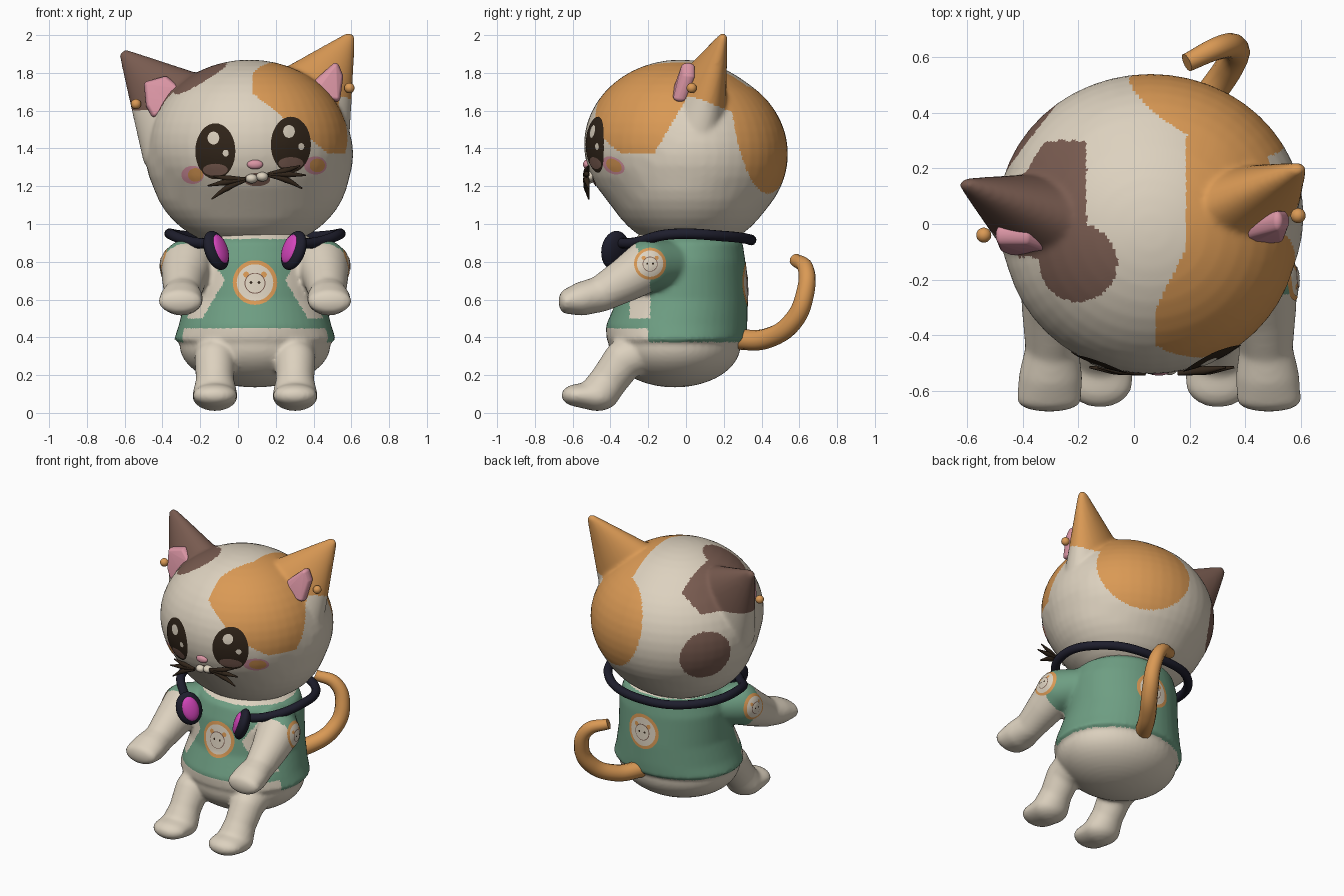
import bpy, bmesh, math
from mathutils import Vector, Matrix
from mathutils.bvhtree import BVHTree

cube = bpy.data.objects.get("Cube")
if cube:
    bpy.data.objects.remove(cube, do_unlink=True)


def material(name, rgb):
    m = bpy.data.materials.new(name)
    m.use_nodes = True
    m.diffuse_color = (*rgb, 1)
    m.node_tree.nodes["Principled BSDF"].inputs["Base Color"].default_value = (*rgb, 1)
    return m


CREAM = material("cream fur", (0.72, 0.64, 0.52))
ORANGE = material("orange fur", (0.70, 0.32, 0.09))
BROWN = material("brown fur", (0.19, 0.105, 0.08))
GREEN = material("green cloth", (0.155, 0.34, 0.225))
NAVY = material("navy plastic", (0.013, 0.013, 0.026))
PINK = material("soft pink", (0.70, 0.30, 0.37))
MAGENTA = material("magenta pad", (0.66, 0.06, 0.50))
DARK = material("dark eye", (0.03, 0.018, 0.010))

MID = 0.09  # centre line of the torso


def add_object(name, mesh, mats):
    for m in mats:
        mesh.materials.append(m)
    ob = bpy.data.objects.new(name, mesh)
    bpy.context.collection.objects.link(ob)
    mesh.polygons.foreach_set("use_smooth", [True] * len(mesh.polygons))
    return ob


def from_bmesh(name, bm, mats):
    mesh = bpy.data.meshes.new(name)
    bm.to_mesh(mesh)
    bm.free()
    return add_object(name, mesh, mats)


def bake(ob):
    """Replace an object by its evaluated mesh."""
    bpy.context.view_layer.update()
    deps = bpy.context.evaluated_depsgraph_get()
    mesh = bpy.data.meshes.new_from_object(ob.evaluated_get(deps))
    name = ob.name
    bpy.data.objects.remove(ob, do_unlink=True)
    mesh.materials.clear()
    return name, mesh


def ball_points(c, r, rot=Matrix()):
    pts = []
    for i in range(25):
        t = math.pi * i / 24
        for j in range(48):
            a = math.tau * j / 48
            p = Vector((r[0] * math.sin(t) * math.cos(a), r[1] * math.sin(t) * math.sin(a), r[2] * math.cos(t)))
            pts.append(rot @ p + Vector(c))
            if i in (0, 24):
                break
    return pts


def hull(bm, *balls):
    """Stretch one skin around ellipsoids."""
    verts = [bm.verts.new(p) for b in balls for p in ball_points(*b)]
    bmesh.ops.convex_hull(bm, input=verts)
    loose = [v for v in verts if v.is_valid and not v.link_faces]
    bmesh.ops.delete(bm, geom=loose, context='VERTS')


def chain(bm, *balls):
    for a, b in zip(balls, balls[1:]):
        hull(bm, a, b)


def fuse(name, bm, voxel, rounds, mats, rule):
    """Melt the pieces into one skin and colour its faces by a rule."""
    ob = from_bmesh(name, bm, [])
    mod = ob.modifiers.new("melt", 'REMESH')
    mod.mode, mod.voxel_size = 'VOXEL', voxel
    mod = ob.modifiers.new("soften", 'SMOOTH')
    mod.factor, mod.iterations = 0.5, rounds
    name, mesh = bake(ob)
    add_object(name, mesh, mats)
    for p in mesh.polygons:
        p.material_index = mats.index(rule(*p.center))
    return BVHTree.FromPolygons([v.co for v in mesh.vertices], [p.vertices[:] for p in mesh.polygons])


def ellipsoid(name, c, r, mat, rot=Matrix()):
    bm = bmesh.new()
    bmesh.ops.create_uvsphere(bm, u_segments=28, v_segments=16, radius=1)
    bm.transform(Matrix.Translation(c) @ rot @ Matrix.Diagonal((*r, 1)))
    return from_bmesh(name, bm, [mat])


def tube(name, pts, radii, mat):
    cu = bpy.data.curves.new(name, 'CURVE')
    cu.dimensions, cu.bevel_depth, cu.bevel_resolution = '3D', 1, 4
    cu.use_fill_caps = True
    sp = cu.splines.new('BEZIER')
    sp.bezier_points.add(len(pts) - 1)
    for bp, p, r in zip(sp.bezier_points, pts, radii):
        bp.co, bp.radius = p, r
        bp.handle_left_type = bp.handle_right_type = 'AUTO'
    ob = bpy.data.objects.new(name, cu)
    bpy.context.collection.objects.link(ob)
    name, mesh = bake(ob)
    return add_object(name, mesh, [mat])


def decal(name, tree, c, n, size, mat, lift):
    """Thin elliptical plate laid over a surface, seen along n."""
    c, n = Vector(c), Vector(n)
    u = Vector((0, 0, 1)).cross(n).normalized()
    v = n.cross(u)
    seg, rings = 36, 7
    bm = bmesh.new()

    def drop(a, k):
        p = c + u * size[0] * k * math.cos(a) + v * size[1] * k * math.sin(a)
        hit = tree.ray_cast(p + n * 1.5, -n)[0] or tree.find_nearest(p)[0]
        return bm.verts.new(hit + n * lift)
    hub = drop(0, 0)
    prev = None
    for i in range(1, rings + 1):
        ring = [drop(math.tau * j / seg, i / rings) for j in range(seg)]
        for j in range(seg):
            k = (j + 1) % seg
            bm.faces.new((prev[j], ring[j], ring[k], prev[k]) if prev else (hub, ring[j], ring[k]))
        prev = ring
    return from_bmesh(name, bm, [mat])


# Head with ears
def head_colour(x, y, z):
    edge = 0.08 + min(max((y + 0.3) * 0.5, 0), 0.11)
    low = max(1.755 - 0.8 * x, 1.375, min(1.38 + (y + 0.165) * 1.7, 1.67 - 0.4 * max(y - 0.05, 0)))
    p = Vector((x, y, z))
    if (x > edge and z > low) or (p - Vector((0.29, 0.46, 1.47))).length < 0.31:
        return ORANGE
    crown = z > 1.6 and ((x < -0.17 and -0.12 < y < 0.3) or math.hypot(x + 0.2, y + 0.14) < 0.14)
    if crown or (p - Vector((-0.38, 0.32, 1.33))).length < 0.17:
        return BROWN
    return CREAM


bm = bmesh.new()
hull(bm, ((0.06, -0.03, 1.42), (0.53, 0.51, 0.45)), ((0.06, 0.03, 1.37), (0.55, 0.51, 0.46)),
     ((0.065, 0.02, 1.29), (0.525, 0.46, 0.43)))
for base, width, angle, tip in (((0.39, 0.04, 1.575), 0.295, 50, (0.585, 0.195, 1.98)),
                                ((-0.345, 0.01, 1.555), 0.28, -58, (-0.592, 0.14, 1.89))):
    hull(bm, (base, (width, 0.17, 0.06), Matrix.Rotation(math.radians(angle), 3, 'Y')),
         (tip, (0.035, 0.025, 0.032)))
head_tree = fuse("head", bm, 0.012, 8, [CREAM, ORANGE, BROWN], head_colour)

# Ear linings and earrings
for side, corners, ring in (
        ("left", ((0.37, -0.03, 1.70), (0.515, 0.01, 1.83), (0.535, 0.01, 1.78), (0.52, -0.03, 1.67),
                  (0.41, -0.04, 1.69)), (0.59, 0.03, 1.72)),
        ("right", ((-0.475, -0.04, 1.735), (-0.385, -0.04, 1.76), (-0.33, -0.06, 1.715), (-0.37, -0.075, 1.64),
                   (-0.44, -0.075, 1.585), (-0.465, -0.065, 1.63)), (-0.54, -0.04, 1.635))):
    bm = bmesh.new()
    hull(bm, *[(c, (0.022, 0.036, 0.022)) for c in corners])
    from_bmesh(side + "_ear_lining", bm, [PINK])
    ellipsoid(side + "_earring", ring, (0.027,) * 3, ORANGE)

# Face
FRONT = (0, -1, 0)
for side, x, z, cx, cz, blush in (("left", 0.28, 1.42, 0.41, 1.31, 0.01), ("right", -0.12, 1.385, -0.24, 1.26, 0.015)):
    for part, dx, dz, size, mat, lift in (
            ("eye", 0, 0, (0.106, 0.148), DARK, 0.005),
            ("eye_glow", 0, -0.098, (0.066, 0.032), BROWN, 0.008),
            ("eye_shine", -0.01, 0.07, (0.031, 0.034), CREAM, 0.008),
            ("eye_spark", 0.055, -0.01, (0.016, 0.018), CREAM, 0.008)):
        decal(side + "_" + part, head_tree, (x + dx, 0, z + dz), FRONT, size, mat, lift)
    decal(side + "_cheek", head_tree, (cx, 0, cz), FRONT, (0.06, 0.048), PINK, 0.003)
    decal(side + "_cheek_centre", head_tree, (cx + blush, 0, cz), FRONT, (0.04, 0.036), ORANGE, 0.0055)
ellipsoid("nose", (0.09, -0.525, 1.315), (0.042, 0.02, 0.025), PINK)
decal("mouth_line", head_tree, (0.1, 0, 1.235), FRONT, (0.07, 0.035), BROWN, 0.006)
for s in (-1, 1):
    ellipsoid("muzzle", (0.1 + s * 0.028, -0.51, 1.245 + s * 0.005), (0.032, 0.033, 0.025), CREAM)
    for dx, dz in ((0.23, 0.03), (0.26, -0.02), (0.24, -0.09)):
        z = 1.25 + s * 0.008
        path = [(0.1 + s * k * dx, -0.545 + 0.03 * k, z + dz * k * k + s * 0.02 * k) for k in (0.25, 0.65, 1)]
        tube("whisker", path, (0.008, 0.016, 0.004), DARK)


# Body, limbs and shirt
def body_colour(x, y, z):
    dx = abs(x - MID)
    hem = 0.445 if y < -0.2 else 0.375
    if not hem < z < 0.92:
        return CREAM
    cuff = -0.19 - max(z - 0.72, 0) * 0.45
    if z > 0.5 and y < cuff and dx > 0.16 + abs(z - 0.7) * 0.6:
        return CREAM
    return GREEN


bm = bmesh.new()
hull(bm, ((MID, -0.06, 0.36), (0.40, 0.35, 0.225)))
chain(bm, *[((MID, cy, z), (rx, ry, 0.012)) for z, cy, rx, ry in (
    (0.385, -0.05, 0.43, 0.37), (0.46, -0.05, 0.405, 0.375), (0.60, -0.02, 0.37, 0.345),
    (0.80, -0.01, 0.365, 0.325), (0.90, 0, 0.33, 0.30), (0.95, 0, 0.26, 0.24))])
for s in (-1, 1):
    chain(bm, *[((MID + s * dx, y, z), (r, r, r)) for dx, y, z, r in (
        (0.25, -0.06, 0.79, 0.12), (0.36, -0.2, 0.78, 0.138), (0.375, -0.31, 0.71, 0.118),
        (0.385, -0.45, 0.63, 0.095))],
        ((MID + s * 0.39, -0.55, 0.605), (0.115, 0.08, 0.09)),
        ((MID + s * 0.395, -0.635, 0.59), (0.115, 0.04, 0.065)))
    chain(bm, *[((MID + s * 0.212, y, z), (r, r, r)) for y, z, r in (
        (-0.22, 0.33, 0.11), (-0.33, 0.28, 0.108), (-0.41, 0.17, 0.1))],
        ((MID + s * 0.212, -0.47, 0.09), (0.12, 0.115, 0.08)),
        ((MID + s * 0.212, -0.57, 0.093), (0.117, 0.09, 0.06)))
body_tree = fuse("body_and_shirt", bm, 0.013, 7, [CREAM, GREEN], body_colour)

# Round badges with a little animal face
for name, c, n, r in (("chest", (MID, 0, 0.69), FRONT, 0.118),
                      ("back", (0.11, 0, 0.68), (0, 1, 0), 0.118),
                      ("left_sleeve", (0.4, -0.19, 0.79), (1, 0, 0), 0.085),
                      ("right_sleeve", (-0.22, -0.19, 0.79), (-1, 0, 0), 0.085)):
    u = Vector((0, 0, 1)).cross(Vector(n))
    for part, a, b, k, mat, lift in (
            ("rim", 0, 0, 1, ORANGE, 0.003), ("field", 0, 0, 0.82, CREAM, 0.005),
            ("ear", -0.4, 0.36, 0.13, ORANGE, 0.0065), ("ear", 0.4, 0.36, 0.13, ORANGE, 0.0065),
            ("outline", 0, -0.03, 0.47, BROWN, 0.007), ("face", 0, -0.03, 0.43, CREAM, 0.0085),
            ("eye", -0.18, 0, 0.06, DARK, 0.0095), ("eye", 0.18, 0, 0.06, DARK, 0.0095)):
        decal(name + "_badge_" + part, body_tree, Vector(c) + u * a * r + Vector((0, 0, b * r)), n,
              (k * r, k * r), mat, lift)

# Tail
tube("tail", [(0.14, 0.25, 0.39), (0.25, 0.43, 0.395), (0.345, 0.57, 0.49), (0.365, 0.63, 0.63),
              (0.31, 0.635, 0.76), (0.19, 0.58, 0.81)], (0.055, 0.054, 0.052, 0.048, 0.043, 0.034), ORANGE)

# Headphones around the neck
half = [(0.2, -0.37, 0.9), (0.31, -0.28, 0.9), (0.445, -0.09, 0.945), (0.36, 0.21, 0.935)]
band = [(MID - x, y, z) for x, y, z in half] + [(MID, 0.345, 0.915)] + [(MID + x, y, z) for x, y, z in half[::-1]]
tube("headphone_band", band, [0.028] * len(band), NAVY)
for s, side in ((-1, "right"), (1, "left")):
    rot = Matrix.Rotation(math.radians(s * 20), 4, 'Y') @ Matrix.Rotation(math.radians(-s * 55), 4, 'Z')
    c = Vector((MID + s * 0.205, -0.375, 0.86))
    ellipsoid(side + "_headphone_cup", c, (0.085, 0.045, 0.108), NAVY, rot)
    ellipsoid(side + "_headphone_pad", c + rot @ Vector((0, -0.028, 0)), (0.056, 0.026, 0.08), MAGENTA, rot)
